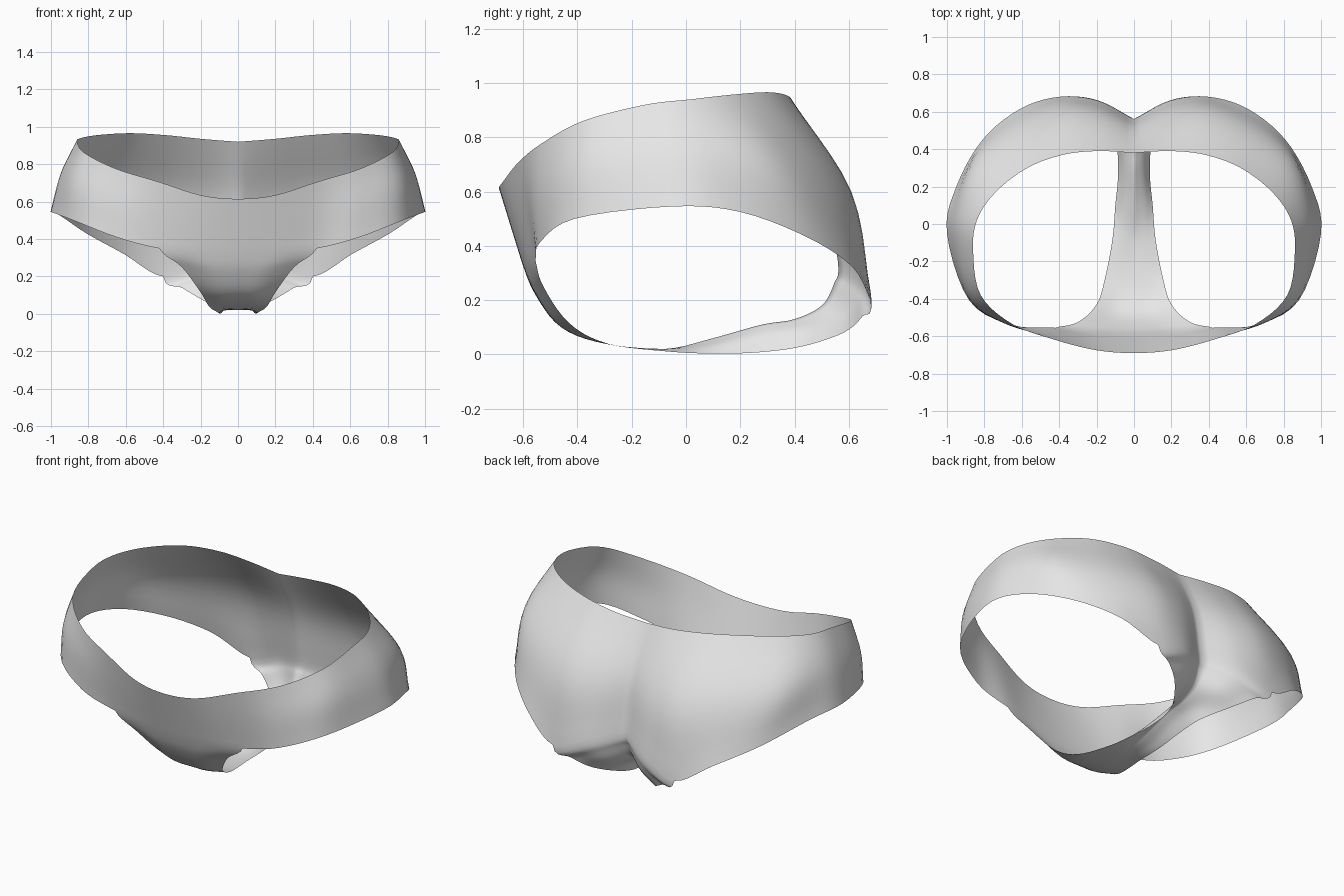
import bpy
import bmesh
from mathutils import Vector

STEPS = 5  # subdivisions between neighbouring guide points

cube = bpy.data.objects.get("Cube")
if cube:
    bpy.data.objects.remove(cube, do_unlink=True)


def points(*coords):
    return [Vector(c) for c in coords]


def spline(guide, before=None, after=None):
    """Smooth curve through the guide points; optional outer points steer the ends."""
    before = before or guide[0] * 2 - guide[1]
    after = after or guide[-1] * 2 - guide[-2]
    padded = [before] + guide + [after]
    curve = []
    for a, b, c, d in zip(padded, padded[1:], padded[2:], padded[3:]):
        for step in range(STEPS):
            t = step / STEPS
            curve.append(b + (c - a) * (t / 2)
                         + (a * 2 - b * 5 + c * 4 - d) * (t * t / 2)
                         + (b * 3 - a - c * 3 + d) * (t ** 3 / 2))
    curve.append(guide[-1].copy())
    return curve


def mirrored(p):
    return Vector((-p.x, p.y, p.z))


def add_grid(bm, rows):
    verts = [[bm.verts.new(p) for p in row] for row in rows]
    for upper, lower in zip(verts, verts[1:]):
        for i in range(len(upper) - 1):
            bm.faces.new((upper[i], lower[i], lower[i + 1], upper[i + 1]))


# Left half of the hip band: rings run from front centre, past the hip, to back centre
waist = points((0, -.69, .615), (.2, -.675, .635), (.42, -.62, .705), (.65, -.535, .775),
               (.82, -.38, .86), (.86, -.15, .92), (.84, .02, .94), (.74, .17, .957),
               (.57, .3, .966), (.38, .37, .955), (.19, .39, .935), (0, .38, .92))
hip = points((0, -.65, .485), (.22, -.632, .49), (.43, -.588, .53), (.66, -.545, .595),
             (.87, -.4, .685), (.945, -.1, .74), (.93, .11, .745), (.84, .33, .71),
             (.63, .5, .66), (.39, .605, .6), (.19, .585, .61), (0, .51, .63))
leg = points((0, -.605, .34), (.22, -.59, .34), (.42, -.555, .35), (.65, -.54, .41),
             (.88, -.41, .5), (1, -.05, .545), (.95, .2, .525), (.81, .45, .43),
             (.61, .615, .32), (.4, .68, .2), (.2, .66, .28), (0, .56, .34))
rings = [spline(ring, before=mirrored(ring[1])) for ring in (waist, hip, leg)]
band_columns = [spline(list(column)) for column in zip(*rings)]

# Left half of the gusset: rows from centre line to leg opening, front to back
gusset = [
    points((0, -.555, .22), (.14, -.55, .225), (.3, -.525, .25)),
    points((0, -.46, .1), (.1, -.455, .1), (.2, -.43, .115)),
    points((0, -.3, .04), (.08, -.3, .04), (.155, -.29, .04)),
    points((0, -.08, .02), (.06, -.08, .02), (.115, -.08, .012)),
    points((0, .1, .06), (.06, .1, .035), (.1, .1, .003)),
    points((0, .28, .11), (.05, .28, .07), (.085, .27, .008)),
    points((0, .4, .13), (.06, .42, .09), (.1, .43, .03)),
    points((0, .5, .18), (.1, .56, .13), (.2, .58, .08)),
    points((0, .545, .26), (.15, .63, .2), (.3, .65, .14)),
]
width = 2 * STEPS + 1
front_edge, front_guide = rings[2][:width], rings[1][:width]
back_edge, back_guide = rings[2][::-1][:width], rings[1][::-1][:width]
rows = [front_edge] + [spline(row) for row in gusset] + [back_edge]
gusset_columns = [spline(list(column), before, after)
                  for column, before, after in zip(zip(*rows), front_guide, back_guide)]

# Join both surfaces into one open shell
bm = bmesh.new()
add_grid(bm, list(zip(*band_columns)))
add_grid(bm, list(zip(*gusset_columns)))
bmesh.ops.remove_doubles(bm, verts=bm.verts, dist=.0005)
bmesh.ops.recalc_face_normals(bm, faces=bm.faces)
bm.faces.ensure_lookup_table()
front_face = min(bm.faces, key=lambda f: f.calc_center_median().y)
if front_face.normal.y > 0:
    bmesh.ops.reverse_faces(bm, faces=bm.faces)
mesh = bpy.data.meshes.new("briefs")
bm.to_mesh(mesh)
bm.free()
mesh.shade_smooth()
briefs = bpy.data.objects.new("briefs", mesh)
bpy.context.collection.objects.link(briefs)

# Right half
mirror = briefs.modifiers.new("right_half", "MIRROR")
mirror.use_clip = True
mirror.merge_threshold = .001

# Plain pale grey cloth
cloth = bpy.data.materials.new("pale_grey_cloth")
cloth.use_nodes = True
colour = (.8, .8, .8, 1)
cloth.diffuse_color = colour
cloth.node_tree.nodes["Principled BSDF"].inputs["Base Color"].default_value = colour
mesh.materials.append(cloth)
